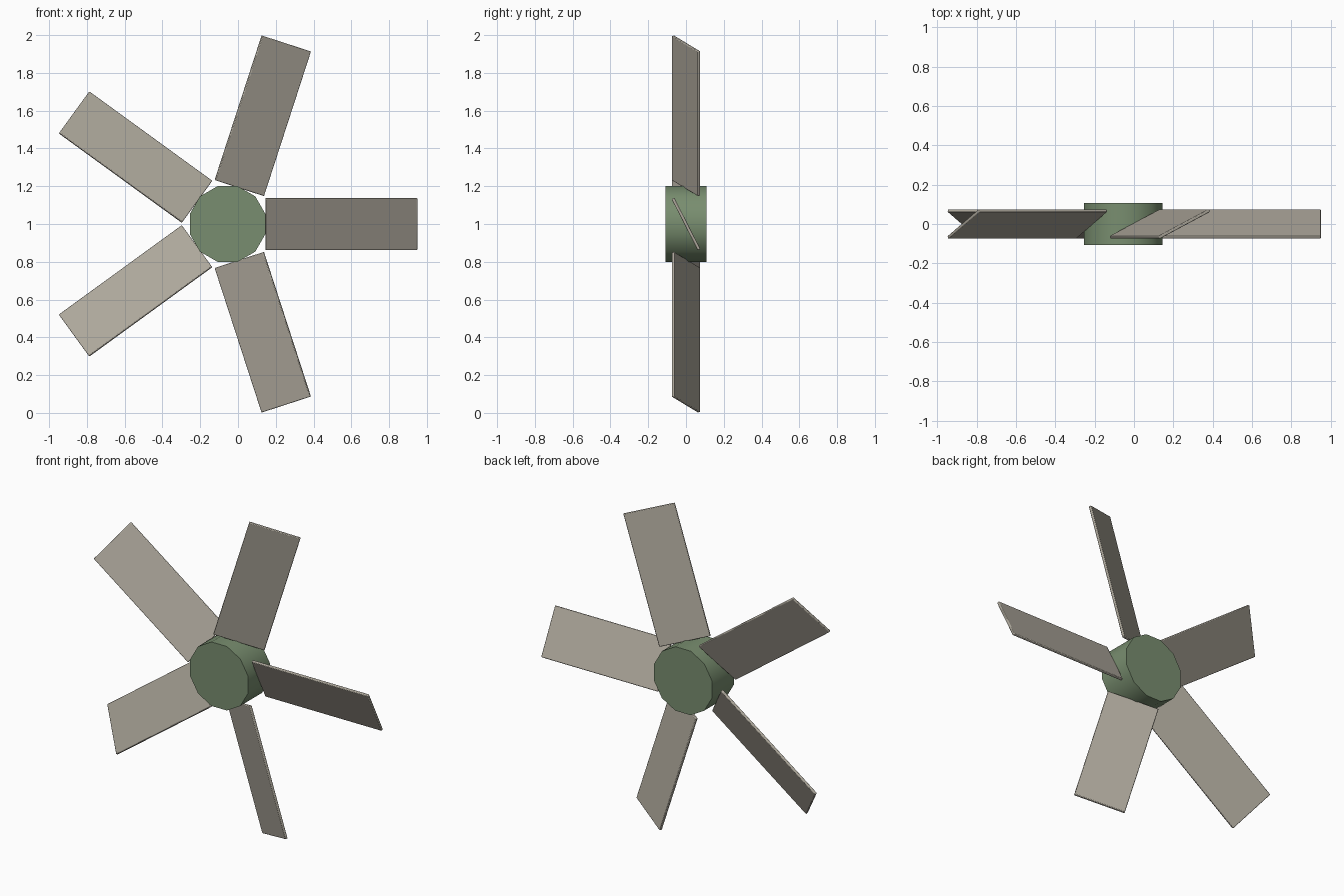
import bpy
import math
from mathutils import Matrix

if "Cube" in bpy.data.objects:
    bpy.data.objects.remove(bpy.data.objects["Cube"], do_unlink=True)

BLADES = 5
PITCH = math.radians(27)
HUB_RADIUS = 0.2
BLADE_LENGTH, BLADE_WIDTH, BLADE_THICKNESS = 0.805, 0.304, 0.016
CENTRE = Matrix.Translation((-0.055, 0, 1.0))


def make_material(name, colour):
    mat = bpy.data.materials.new(name)
    mat.use_nodes = True
    mat.diffuse_color = (*colour, 1)
    mat.node_tree.nodes["Principled BSDF"].inputs["Base Color"].default_value = (*colour, 1)
    return mat


green = make_material("sage_green", (0.19, 0.27, 0.16))
taupe = make_material("warm_grey", (0.42, 0.39, 0.33))

# Hub: twelve-sided drum lying along the y axis, flats on the main axes
sides = 12
bpy.ops.mesh.primitive_cylinder_add(
    vertices=sides, radius=HUB_RADIUS / math.cos(math.pi / sides), depth=0.215)
hub = bpy.context.object
hub.name = "hub"
hub.data.transform(Matrix.Rotation(math.pi / sides, 4, "Z"))
hub.data.transform(Matrix.Rotation(math.pi / 2, 4, "X"))
hub.matrix_world = CENTRE
hub.data.materials.append(green)
bpy.ops.object.shade_smooth_by_angle(angle=math.radians(40))

# Blades: pitched flat paddles with softened edges, spun about the hub
for i in range(BLADES):
    bpy.ops.mesh.primitive_cube_add(size=1)
    blade = bpy.context.object
    blade.name = f"blade_{i + 1}"
    blade.data.transform(Matrix.Diagonal((BLADE_LENGTH, BLADE_THICKNESS, BLADE_WIDTH, 1)))
    spin = Matrix.Rotation(-math.tau * i / BLADES, 4, "Y")
    reach = Matrix.Translation((HUB_RADIUS + BLADE_LENGTH / 2, 0, 0))
    blade.matrix_world = CENTRE @ spin @ reach @ Matrix.Rotation(PITCH, 4, "X")
    blade.data.materials.append(taupe)
    bevel = blade.modifiers.new("soft_edges", "BEVEL")
    bevel.width = 0.004
    bevel.segments = 2
    bpy.ops.object.shade_smooth_by_angle(angle=math.radians(30))
